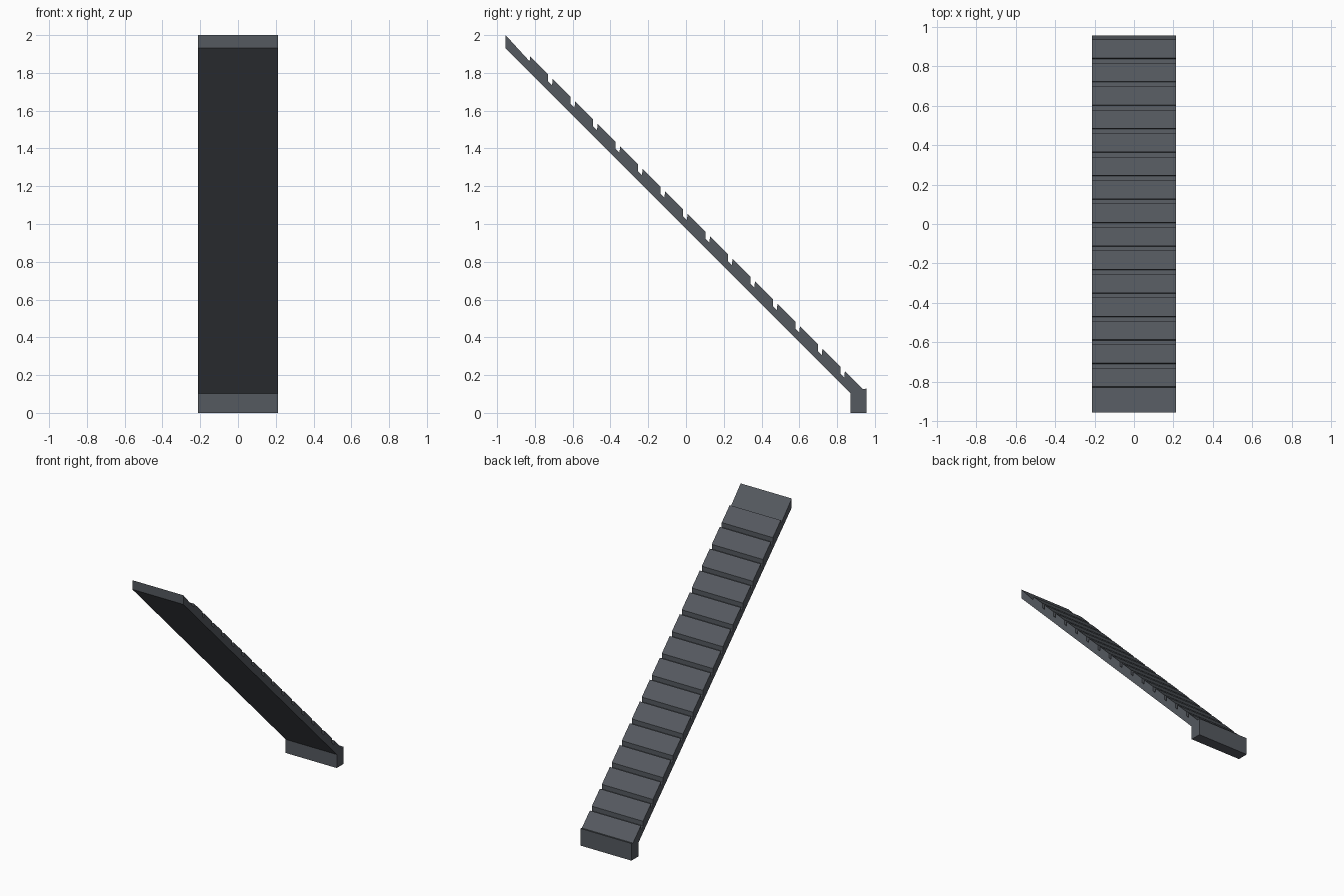
import bpy, bmesh

if "Cube" in bpy.data.objects:
    bpy.data.objects.remove(bpy.data.objects["Cube"])

HALF_W = 0.213     # half width along x
PITCH = 0.119      # spacing of the treads
TREAD = 0.095      # tread run along y
COUNT = 15
START = -0.825     # y of the first tread lip


def extrude_profile(name, pts, half_w):
    """Extrude a closed (y, z) outline symmetrically along x."""
    bm = bmesh.new()
    face = bm.faces.new([bm.verts.new((-half_w, y, z)) for y, z in pts])
    res = bmesh.ops.extrude_face_region(bm, geom=[face])
    verts = [v for v in res["geom"] if isinstance(v, bmesh.types.BMVert)]
    bmesh.ops.translate(bm, verts=verts, vec=(2 * half_w, 0, 0))
    bmesh.ops.recalc_face_normals(bm, faces=bm.faces)
    mesh = bpy.data.meshes.new(name)
    bm.to_mesh(mesh)
    bm.free()
    obj = bpy.data.objects.new(name, mesh)
    bpy.context.collection.objects.link(obj)
    return obj


# Underside, foot block and upper end
outline = [(-0.955, 2.0), (-0.955, 1.931), (0.872, 0.102), (0.872, 0.0),
           (0.955, 0.0), (0.955, 0.129)]

# Sawtooth treads, walked from the foot back up to the top
for k in reversed(range(COUNT)):
    y0 = START + k * PITCH
    y1 = y0 + TREAD
    if k < COUNT - 1:
        outline.append((y1, 1.026 - y1))
    outline.append((y1, 1.061 - y1))
    outline.append((y0, 1.061 - y0))
    outline.append((y0 - 0.003, (1.036 if k == 0 else 1.028) - y0))

ramp = extrude_profile("stepped_ramp", outline, HALF_W)

# Dark slate finish
mat = bpy.data.materials.new("dark_slate")
mat.diffuse_color = (0.09, 0.10, 0.115, 1)
mat.use_nodes = True
mat.node_tree.nodes["Principled BSDF"].inputs["Base Color"].default_value = mat.diffuse_color
ramp.data.materials.append(mat)
